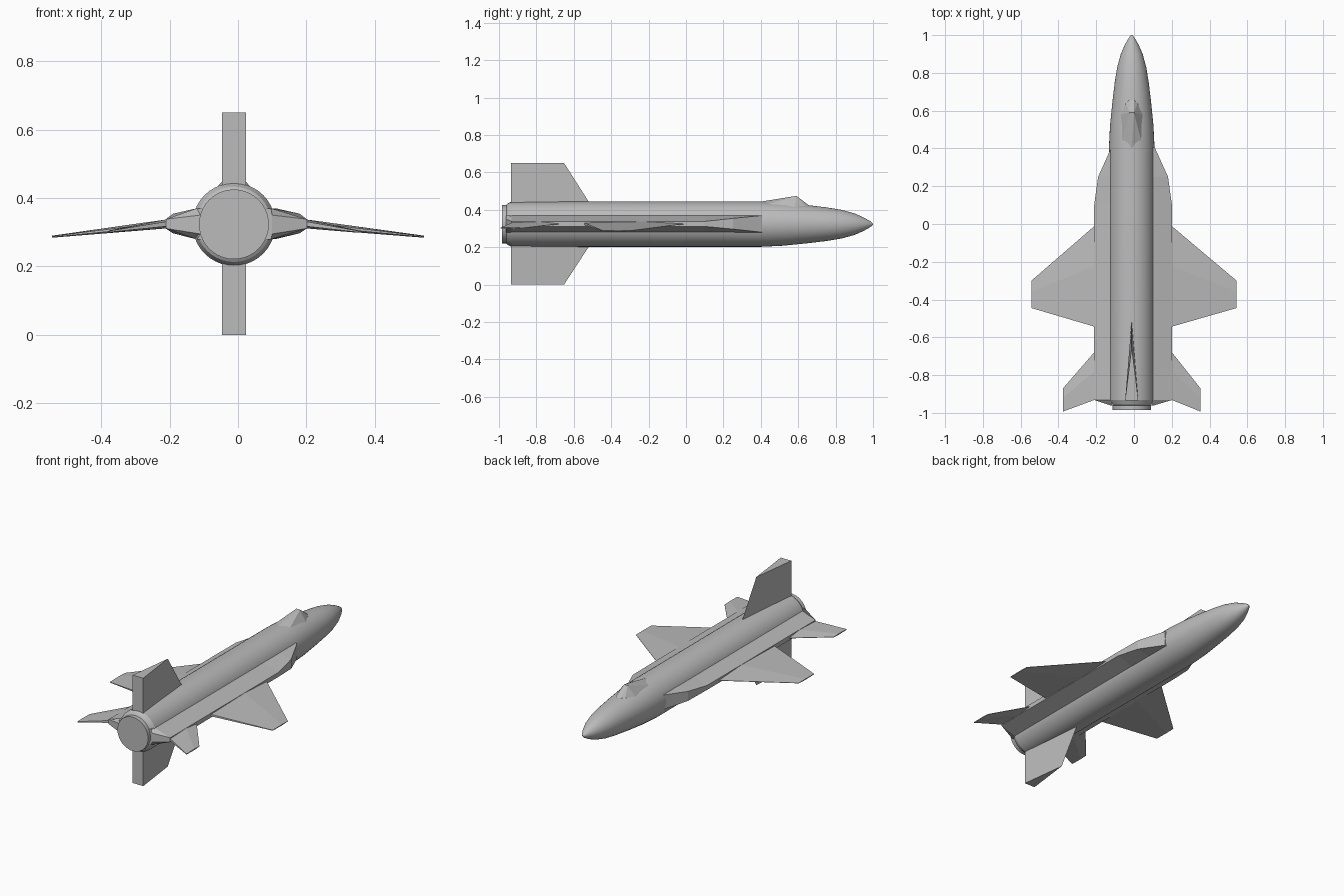
import bpy, bmesh, math
from mathutils import Vector

cube = bpy.data.objects.get("Cube")
if cube:
    bpy.data.objects.remove(cube, do_unlink=True)

grey = bpy.data.materials.new("light_grey")
grey.use_nodes = True
grey.diffuse_color = (0.5, 0.5, 0.5, 1)
grey.node_tree.nodes["Principled BSDF"].inputs["Base Color"].default_value = (0.5, 0.5, 0.5, 1)

CX, CZ = -0.012, 0.323   # fuselage axis


def finish(name, bm, smooth=False):
    bmesh.ops.recalc_face_normals(bm, faces=bm.faces)
    mesh = bpy.data.meshes.new(name)
    bm.to_mesh(mesh)
    bm.free()
    mesh.materials.append(grey)
    ob = bpy.data.objects.new(name, mesh)
    bpy.context.collection.objects.link(ob)
    if smooth:
        bpy.ops.object.select_all(action='DESELECT')
        ob.select_set(True)
        bpy.context.view_layer.objects.active = ob
        bpy.ops.object.shade_smooth_by_angle(angle=math.radians(25))
    return ob


def loft(name, rings, smooth=False):
    """Skin a list of equal-length closed rings and cap both ends."""
    bm = bmesh.new()
    loops = [[bm.verts.new(p) for p in ring] for ring in rings]
    n = len(loops[0])
    for a, b in zip(loops, loops[1:]):
        for i in range(n):
            j = (i + 1) % n
            bm.faces.new((a[i], a[j], b[j], b[i]))
    bm.faces.new(loops[0])
    bm.faces.new(loops[-1])
    return finish(name, bm, smooth)


def hull(name, points):
    bm = bmesh.new()
    for p in points:
        bm.verts.new(p)
    bmesh.ops.convex_hull(bm, input=bm.verts[:])
    return finish(name, bm)


# Fuselage: nozzle, flared collar, long tube and pointed nose
profile = [(-0.985, 0.102), (-0.96, 0.102), (-0.955, 0.11), (-0.932, 0.121),
           (0.40, 0.121), (0.52, 0.115), (0.65, 0.102), (0.75, 0.09),
           (0.83, 0.077), (0.90, 0.058), (0.95, 0.036), (0.985, 0.016), (1.0, 0.003)]
SIDES = 40
angles = [2 * math.pi * i / SIDES for i in range(SIDES)]
loft("fuselage", [[(CX + r * math.cos(a), y, CZ + r * math.sin(a)) for a in angles]
                  for y, r in profile], smooth=True)

# Canopy: a low faceted wedge with a steep windscreen
canopy = [(CX, 0.40, 0.444)]
for s in (-1, 1):
    canopy += [(CX + s * x, y, z) for x, y, z in
               ((0.012, 0.59, 0.474), (0.012, 0.66, 0.422), (0.055, 0.42, 0.425),
                (0.062, 0.58, 0.41), (0.035, 0.65, 0.41))]
hull("canopy", canopy)


def airfoil(x, y_lead, y_trail, z, thick, blunt):
    """Six-point section: sharp nose, thickest behind it, blunt trailing edge."""
    y_mid = y_lead + (y_trail - y_lead) * 0.4
    return [(x, y_lead, z + 0.001), (x, y_mid, z + thick / 2), (x, y_trail, z + blunt / 2),
            (x, y_trail, z - blunt / 2), (x, y_mid, z - thick / 2), (x, y_lead, z - 0.001)]


for s, side in ((1, "left"), (-1, "right")):
    # Side fairing running the length of the tube
    stations = [(0.405, 0.115, 0.37, 0.28), (0.25, 0.185, 0.354, 0.297),
                (0.10, 0.206, 0.338, 0.311), (-0.932, 0.206, 0.338, 0.311),
                (-0.962, 0.105, 0.35, 0.295)]
    rings = []
    for y, x, top, low in stations:
        inner, outer = CX + s * 0.08, -0.005 + s * x
        edge = CX + s * 0.108
        rings.append([(inner, y, 0.37), (edge, y, 0.37), (outer, y, top),
                      (outer, y, low), (edge, y, 0.279), (inner, y, 0.279)])
    # the last ring closes in against the collar
    loft(side + "_side_fairing", rings)

    # Main wing, drooping slightly to the tip
    loft(side + "_wing", [airfoil(s * 0.18, 0.015, -0.535, 0.325, 0.028, 0.012),
                          airfoil(-0.005 + s * 0.206, -0.012, -0.543, 0.324, 0.026, 0.012),
                          airfoil(s * 0.543, -0.30, -0.445, 0.287, 0.006, 0.003)])

    # Swept tailplane
    loft(side + "_tailplane", [airfoil(s * 0.18, -0.65, -0.925, 0.325, 0.028, 0.014),
                               airfoil(-0.005 + s * 0.206, -0.68, -0.932, 0.324, 0.026, 0.014),
                               airfoil(CX + s * 0.364, -0.87, -0.993, 0.302, 0.007, 0.004)])

# Upper and lower wedge fins: sharp in front, wide flat back
for name, z_root, z_tip in (("upper_fin", 0.42, 0.65), ("lower_fin", 0.225, 0.0)):
    rings = []
    for z, lead in ((z_root, -0.505), (z_tip, -0.652)):
        rings.append([(CX, lead, z), (CX - 0.035, -0.935, z), (CX + 0.035, -0.935, z)])
    loft(name, rings)
